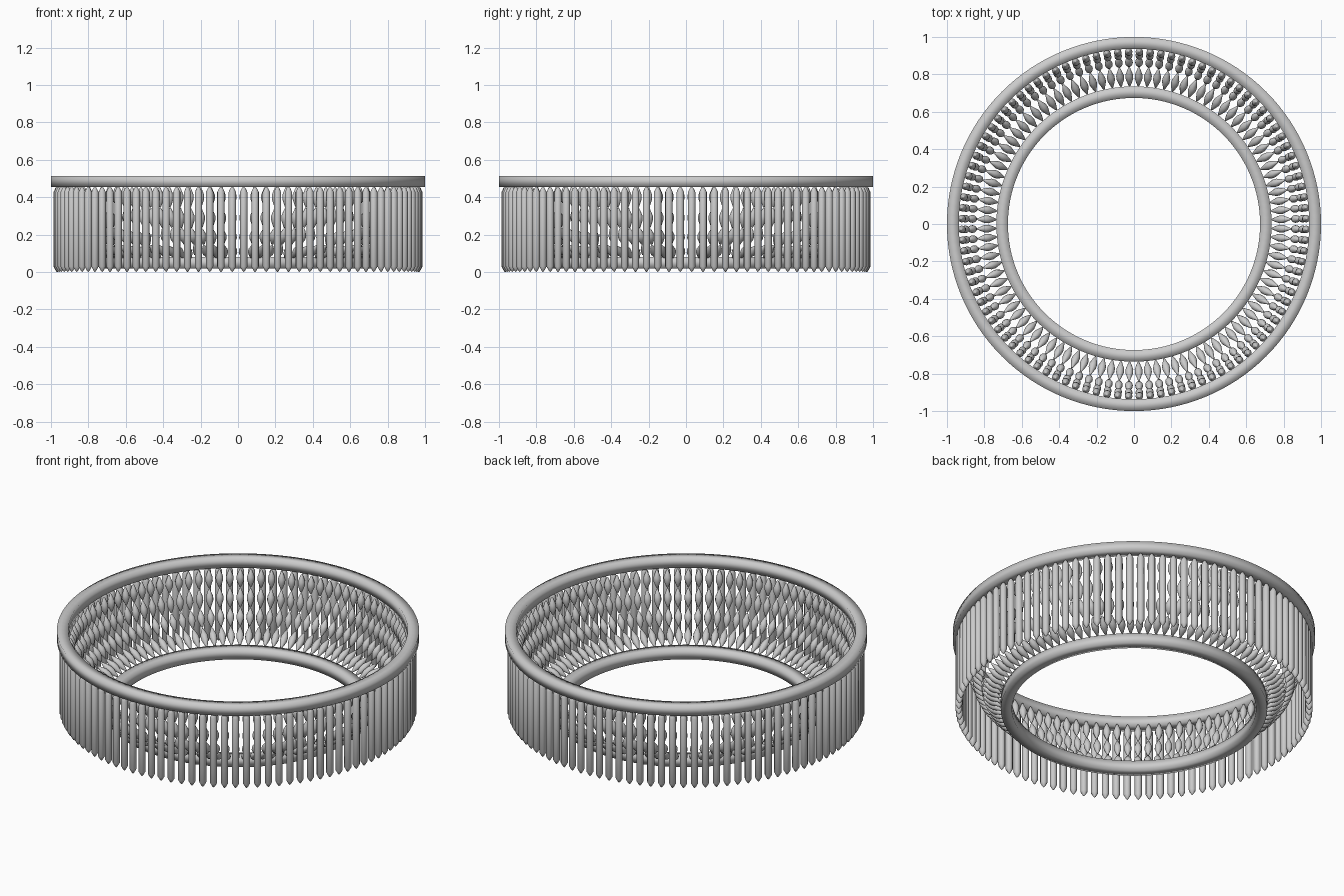
import bpy, bmesh, math
from mathutils import Vector

if "Cube" in bpy.data.objects:
    bpy.data.objects.remove(bpy.data.objects["Cube"])

N = 100  # hanging strands around the fixture

metal = bpy.data.materials.new("light_grey")
metal.diffuse_color = (0.6, 0.6, 0.6, 1)
metal.use_nodes = True
metal.node_tree.nodes["Principled BSDF"].inputs["Base Color"].default_value = metal.diffuse_color


def finish(bm, name):
    bmesh.ops.recalc_face_normals(bm, faces=bm.faces)
    for f in bm.faces:
        f.smooth = True
    me = bpy.data.meshes.new(name)
    bm.to_mesh(me)
    bm.free()
    me.materials.append(metal)
    ob = bpy.data.objects.new(name, me)
    bpy.context.collection.objects.link(ob)
    return ob


def ring(name, r0, r1, z0, z1, seg=128):
    """Square-section hoop, smooth shaded so that it reads as a tube."""
    bm = bmesh.new()
    loops = []
    for i in range(seg):
        a = 2 * math.pi * i / seg
        loops.append([bm.verts.new((r * math.cos(a), r * math.sin(a), z))
                      for r, z in ((r0, z0), (r1, z0), (r1, z1), (r0, z1))])
    for i in range(seg):
        p, q = loops[i], loops[(i + 1) % seg]
        for k in range(4):
            bm.faces.new((p[k], q[k], q[(k + 1) % 4], p[(k + 1) % 4]))
    return finish(bm, name)


def spindle(bm, a, b, profile, sides):
    """Lathe (fraction, radius) stations between points a and b."""
    axis = (b - a).normalized()
    side = Vector((-a.y, a.x, 0)).normalized()
    up = axis.cross(side)
    start, end = bm.verts.new(a), bm.verts.new(b)
    prev = None
    for t, r in profile:
        c = a.lerp(b, t)
        cur = [bm.verts.new(c + r * (math.cos(w) * side + math.sin(w) * up))
               for w in (2 * math.pi * k / sides for k in range(sides))]
        for k in range(sides):
            j = (k + 1) % sides
            if prev:
                bm.faces.new((prev[k], prev[j], cur[j], cur[k]))
            else:
                bm.faces.new((start, cur[j], cur[k]))
        prev = cur
    for k in range(sides):
        bm.faces.new((prev[k], prev[(k + 1) % sides], end))


def polar(r, z, ang):
    return Vector((r * math.cos(ang), r * math.sin(ang), z))


# Upper outer hoop and lower inner hoop
ring("upper_hoop", 0.937, 1.0, 0.455, 0.514)
ring("lower_hoop", 0.674, 0.736, 0.02, 0.08)

# Straight pendant rods under the upper hoop, and curved bead strings inside
rods, beads = bmesh.new(), bmesh.new()
rod_profile = [(0.015, 0.009), (0.065, 0.02), (0.935, 0.02), (0.985, 0.007)]
bead_profile = [(0.06, 0.006), (0.22, 0.013), (0.4, 0.0205),
                (0.6, 0.0205), (0.78, 0.013), (0.94, 0.006)]
string = [(0.925, 0.457), (0.915, 0.345), (0.89, 0.235), (0.84, 0.145), (0.735, 0.075)]
for i in range(N):
    ang = 2 * math.pi * (i + 0.5) / N
    spindle(rods, polar(0.968, 0.457, ang), polar(0.968, 0.0, ang), rod_profile, 10)
    for (r0, z0), (r1, z1) in zip(string, string[1:]):
        spindle(beads, polar(r0, z0, ang), polar(r1, z1, ang), bead_profile, 10)
finish(rods, "pendant_rods")
finish(beads, "bead_strings")
